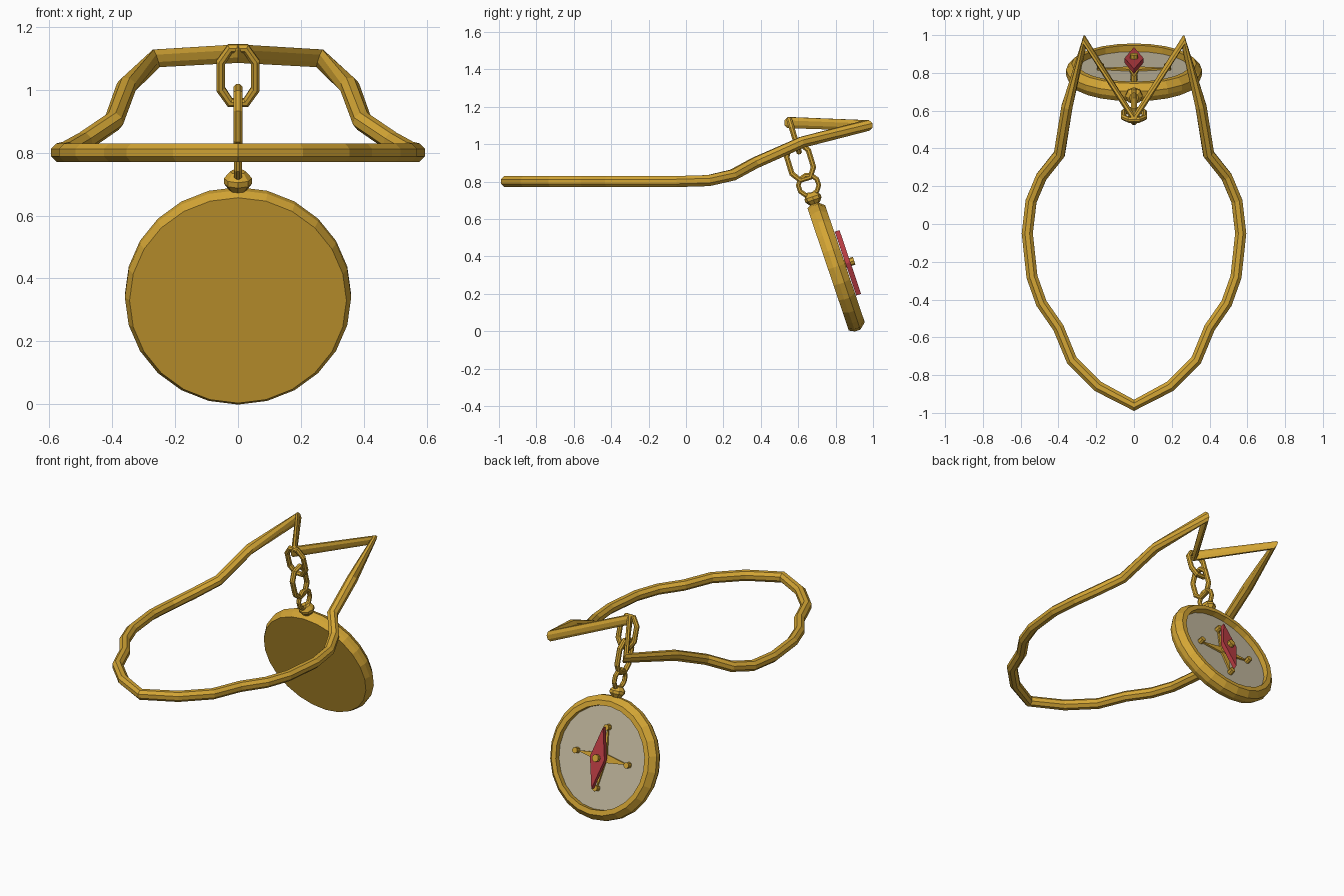
import bpy, bmesh
from math import sin, cos, pi, radians
from mathutils import Vector, Matrix

cube = bpy.data.objects.get("Cube")
if cube:
    bpy.data.objects.remove(cube, do_unlink=True)


def material(name, rgb):
    mat = bpy.data.materials.new(name)
    mat.use_nodes = True
    color = (*rgb, 1)
    mat.diffuse_color = color
    mat.node_tree.nodes["Principled BSDF"].inputs["Base Color"].default_value = color
    return mat


gold = material("gold", (0.66, 0.38, 0.035))
cream = material("cream", (0.55, 0.49, 0.35))
red = material("red", (0.48, 0.045, 0.055))


def finish(name, bm, mat, matrix=Matrix()):
    bmesh.ops.recalc_face_normals(bm, faces=bm.faces)
    mesh = bpy.data.meshes.new(name)
    bm.to_mesh(mesh)
    bm.free()
    mesh.transform(matrix)
    mesh.materials.append(mat)
    obj = bpy.data.objects.new(name, mesh)
    bpy.context.collection.objects.link(obj)
    return obj


def skin(bm, rings, closed):
    """Bridge rings of vertices; either close the loop or cap both ends."""
    n = len(rings[0])
    count = len(rings) if closed else len(rings) - 1
    for i in range(count):
        a, b = rings[i], rings[(i + 1) % len(rings)]
        for j in range(n):
            k = (j + 1) % n
            bm.faces.new((a[j], a[k], b[k], b[j]))
    if not closed:
        bm.faces.new(rings[0])
        bm.faces.new(rings[-1])


def tube_loop(name, path, radius, up, matrix=Matrix(), sides=8):
    """Closed tube along a path."""
    bm = bmesh.new()
    pts = [Vector(p) for p in path]
    rings = []
    for i, p in enumerate(pts):
        before, after = pts[i - 1], pts[(i + 1) % len(pts)]
        tangent = ((p - before).normalized() + (after - p).normalized()).normalized()
        side = tangent.cross(Vector(up)).normalized()
        top = side.cross(tangent)
        angles = [2 * pi * (j + 0.5) / sides for j in range(sides)]
        rings.append([bm.verts.new(p + radius * (side * cos(a) + top * sin(a)))
                      for a in angles])
    skin(bm, rings, True)
    return finish(name, bm, gold, matrix)


def lathe(name, profile, sides, mat, matrix):
    """Capped solid turned around local z from (radius, height) pairs."""
    bm = bmesh.new()
    rings = [[bm.verts.new((r * cos(2 * pi * j / sides), r * sin(2 * pi * j / sides), z))
              for j in range(sides)] for r, z in profile]
    skin(bm, rings, False)
    return finish(name, bm, mat, matrix)


def plate(name, outline, low, high, mat, matrix):
    bm = bmesh.new()
    rings = [[bm.verts.new((x, y, z)) for x, y in outline] for z in (low, high)]
    skin(bm, rings, False)
    return finish(name, bm, mat, matrix)


# Neck loop: one half, mirrored across x
half = [(0.19, -0.86, 0.8), (0.33, -0.72, 0.8), (0.40, -0.55, 0.8),
        (0.49, -0.42, 0.8), (0.54, -0.28, 0.8), (0.565, -0.05, 0.8),
        (0.545, 0.12, 0.805), (0.49, 0.25, 0.835), (0.395, 0.37, 0.9),
        (0.355, 0.62, 1.01), (0.26, 0.968, 1.1)]
mirrored = [(-x, y, z) for x, y, z in reversed(half)]
tube_loop("neck_loop", [(0, -0.96, 0.8)] + half + [(0, 0.555, 1.115)] + mirrored,
          0.032, (0, 0, 1))

# Hanging links, alternately turned a quarter
corners = [(0.025, 0.09), (0.055, 0.045)]
right = corners + [(x, -z) for x, z in reversed(corners)]
link = [(x, 0, z) for x, z in right + [(-x, -z) for x, z in right]]
lean = Matrix.Rotation(radians(17), 4, 'X')
tube_loop("upper_link", link, 0.016, (0, 1, 0),
          Matrix.Translation((0, 0.578, 1.045)) @ lean)
tube_loop("lower_link", [(x * 1.1, y, z * 1.05) for x, y, z in link], 0.016, (0, 1, 0),
          Matrix.Translation((0, 0.61, 0.905)) @ lean @ Matrix.Rotation(pi / 2, 4, 'Z'))

# Compass frame: local y runs up the dial, local z faces out of it
frame = (Matrix.Translation((0, 0.76, 0.33))
         @ Matrix.Rotation(radians(-71.3), 4, 'X') @ Matrix.Rotation(pi, 4, 'Z'))

# Case with recessed dial
lathe("compass_case", [(0.345, 0), (0.36, 0.03), (0.36, 0.06), (0.33, 0.095),
                       (0.3, 0.095), (0.3, 0.055)], 24, gold, frame)
lathe("dial", [(0.3, 0.054), (0.3, 0.06)], 24, cream, frame)

# Crown and hanging ring
crown = frame @ Matrix.Translation((0, 0.355, 0.045)) @ Matrix.Rotation(-pi / 2, 4, 'X')
lathe("crown", [(0.028, 0), (0.045, 0.022), (0.045, 0.04), (0.025, 0.062)], 8, gold, crown)
circle = [(0, 0.055 * cos(pi * i / 5), 0.055 * sin(pi * i / 5)) for i in range(10)]
tube_loop("hanging_ring", circle, 0.014, (1, 0, 0),
          frame @ Matrix.Translation((0, 0.46, 0.045)))

# Four-pointed star with a stud at each point
reach = 0.178
star = [(r * cos(pi * i / 4), r * sin(pi * i / 4))
        for i, r in enumerate([reach, 0.035] * 4)]
plate("star", star, 0.058, 0.07, gold, frame)
for i, side in enumerate(("left", "upper", "right", "lower")):
    x, y = star[2 * i]
    lathe(side + "_stud", [(0.018, 0.058), (0.018, 0.092)], 8, gold,
          frame @ Matrix.Translation((x, y, 0)))

# Needle on its hub
plate("needle", [(0.05, 0), (0, 0.18), (-0.05, 0), (0, -0.18)], 0.098, 0.125, red, frame)
lathe("hub", [(0.022, 0.058), (0.022, 0.147)], 8, gold, frame)
